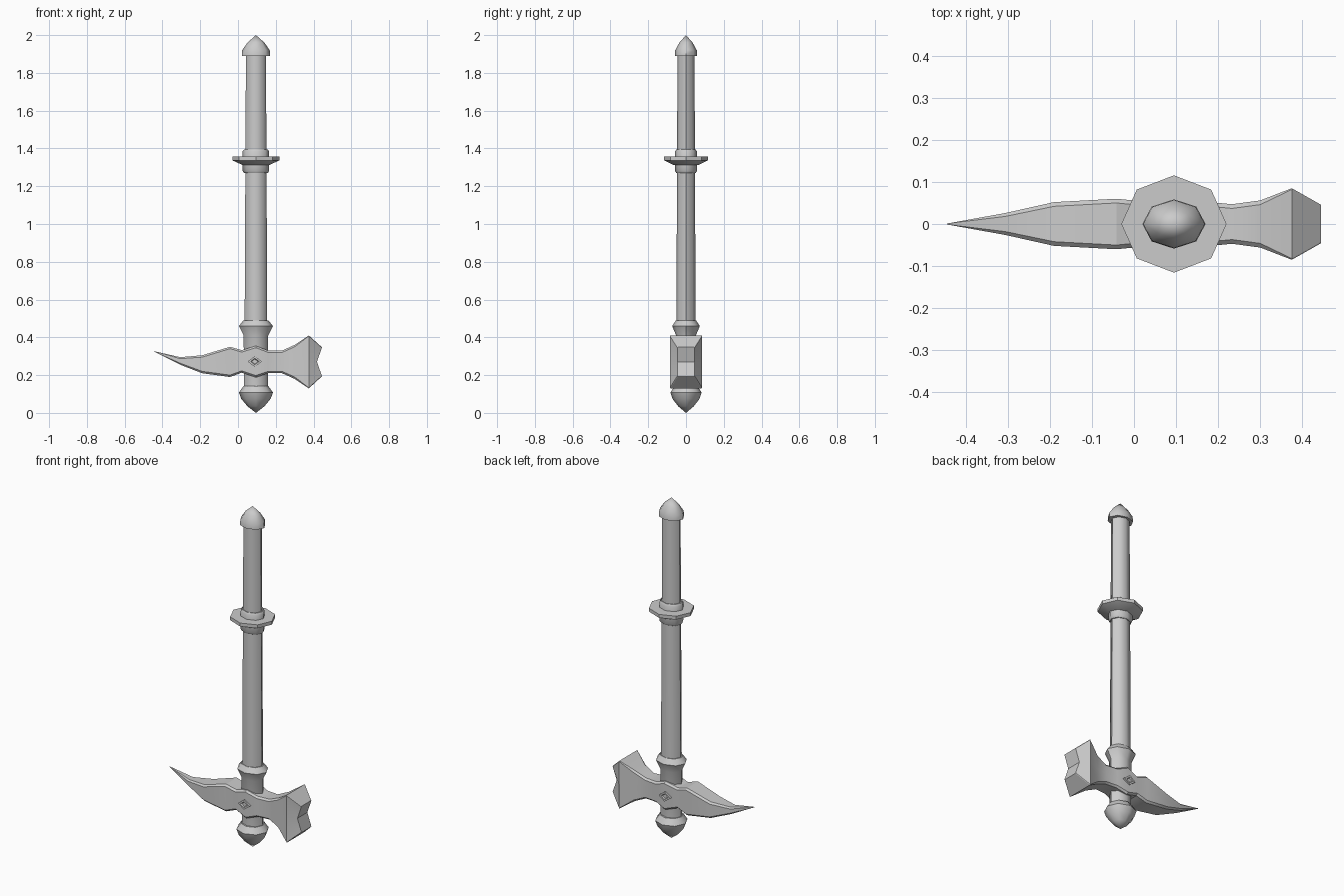
import bpy, bmesh
from math import cos, sin, pi, radians

if "Cube" in bpy.data.objects:
    bpy.data.objects.remove(bpy.data.objects["Cube"])

AXIS = 0.095   # x of the shaft axis
SIDES = 8

steel = bpy.data.materials.new("grey_steel")
steel.use_nodes = True
GREY = (0.6, 0.6, 0.6, 1)
steel.diffuse_color = GREY
steel.node_tree.nodes["Principled BSDF"].inputs["Base Color"].default_value = GREY


def finish(name, bm, angle):
    bmesh.ops.remove_doubles(bm, verts=bm.verts, dist=0.0005)
    bmesh.ops.recalc_face_normals(bm, faces=bm.faces)
    mesh = bpy.data.meshes.new(name)
    bm.to_mesh(mesh)
    bm.free()
    mesh.materials.append(steel)
    obj = bpy.data.objects.new(name, mesh)
    bpy.context.collection.objects.link(obj)
    bpy.ops.object.select_all(action="DESELECT")
    obj.select_set(True)
    bpy.context.view_layer.objects.active = obj
    bpy.ops.object.shade_smooth_by_angle(angle=radians(angle))
    return obj


def bridge(bm, rings):
    for a, b in zip(rings, rings[1:]):
        n = len(a)
        for i in range(n):
            j = (i + 1) % n
            bm.faces.new((a[i], a[j], b[j], b[i]))


def turned(name, profile, depth, angle):
    """Eight-sided turned part from (radius, z) points, flattened in y."""
    bm = bmesh.new()
    rings = []
    for r, z in profile:
        rings.append([bm.verts.new((AXIS + r * cos(2 * pi * i / SIDES),
                                    depth * r * sin(2 * pi * i / SIDES), z))
                      for i in range(SIDES)])
    bridge(bm, rings)
    for (r, z), ring in ((profile[0], rings[0]), (profile[-1], rings[-1])):
        if r > 0.001:
            bm.faces.new(ring)
    return finish(name, bm, angle)


# Handle parts
turned("shaft", [(0.06, 0.45), (0.053, 1.91)], 0.85, 50)
turned("end_cap", [(0.075, 1.89), (0.073, 1.92), (0.045, 1.96), (0, 2.0)], 0.78, 50)
turned("grip_collar", [(0.062, 1.27), (0.07, 1.28), (0.07, 1.385), (0.062, 1.395)], 0.82, 50)
turned("guard_disc", [(0.072, 1.313), (0.125, 1.337), (0.125, 1.357)], 0.925, 30)

# Head socket and pointed finial
turned("socket", [(0.066, 0.49), (0.09, 0.46), (0.065, 0.41), (0.063, 0.12)], 0.81, 46)
turned("finial", [(0.066, 0.142), (0.09, 0.108), (0.078, 0.075), (0.045, 0.035), (0, 0)], 0.92, 46)

# Head sections: x, bottom, top, half thickness, chamfer
sections = [
    (-0.445, 0.325, 0.327, 0.001, 0),
    (-0.306, 0.255, 0.295, 0.026, 0.008),
    (-0.19, 0.21, 0.305, 0.052, 0.01),
    (-0.042, 0.19, 0.35, 0.06, 0.01),
    (0.02, 0.213, 0.332, 0.054, 0.01),
    (0.095, 0.188, 0.355, 0.066, 0.01),
    (0.16, 0.21, 0.33, 0.054, 0.01),
    (0.233, 0.21, 0.33, 0.047, 0.01),
    (0.30, 0.18, 0.36, 0.056, 0.01),
    (0.375, 0.13, 0.41, 0.085, 0.003),
    (0.444, 0.193, 0.348, 0.046, 0.003),
]
bm = bmesh.new()
rings = []
for x, lo, hi, h, c in sections:
    mid = (lo + hi) / 2
    half = [(h - c, lo), (h, lo + c), (h, mid), (h, hi - c), (h - c, hi)]
    loop = half + [(-y, z) for y, z in reversed(half)]
    rings.append([bm.verts.new((x, y, z)) for y, z in loop])
bridge(bm, rings)
bm.faces.new(rings[0])
# Notched striking face
end = rings[-1]
for i in (2, 7):
    end[i].co.x -= 0.026
bm.faces.new(end[2:8])
bm.faces.new(end[7:] + end[:3])
finish("hammer_head", bm, 30)

# Diamond studs with a sunken centre, front and back
for name, side in (("front_stud", -1), ("back_stud", 1)):
    bm = bmesh.new()
    rings = []
    for size, y in ((1, 0.05), (1, 0.073), (0.6, 0.073), (0.45, 0.067)):
        rings.append([bm.verts.new((AXIS - 0.006 + dx * size, side * y, 0.272 + dz * size))
                      for dx, dz in ((0.038, 0), (0, 0.029), (-0.038, 0), (0, -0.029))])
    bridge(bm, rings)
    bm.faces.new(rings[0])
    bm.faces.new(rings[-1])
    finish(name, bm, 30)
